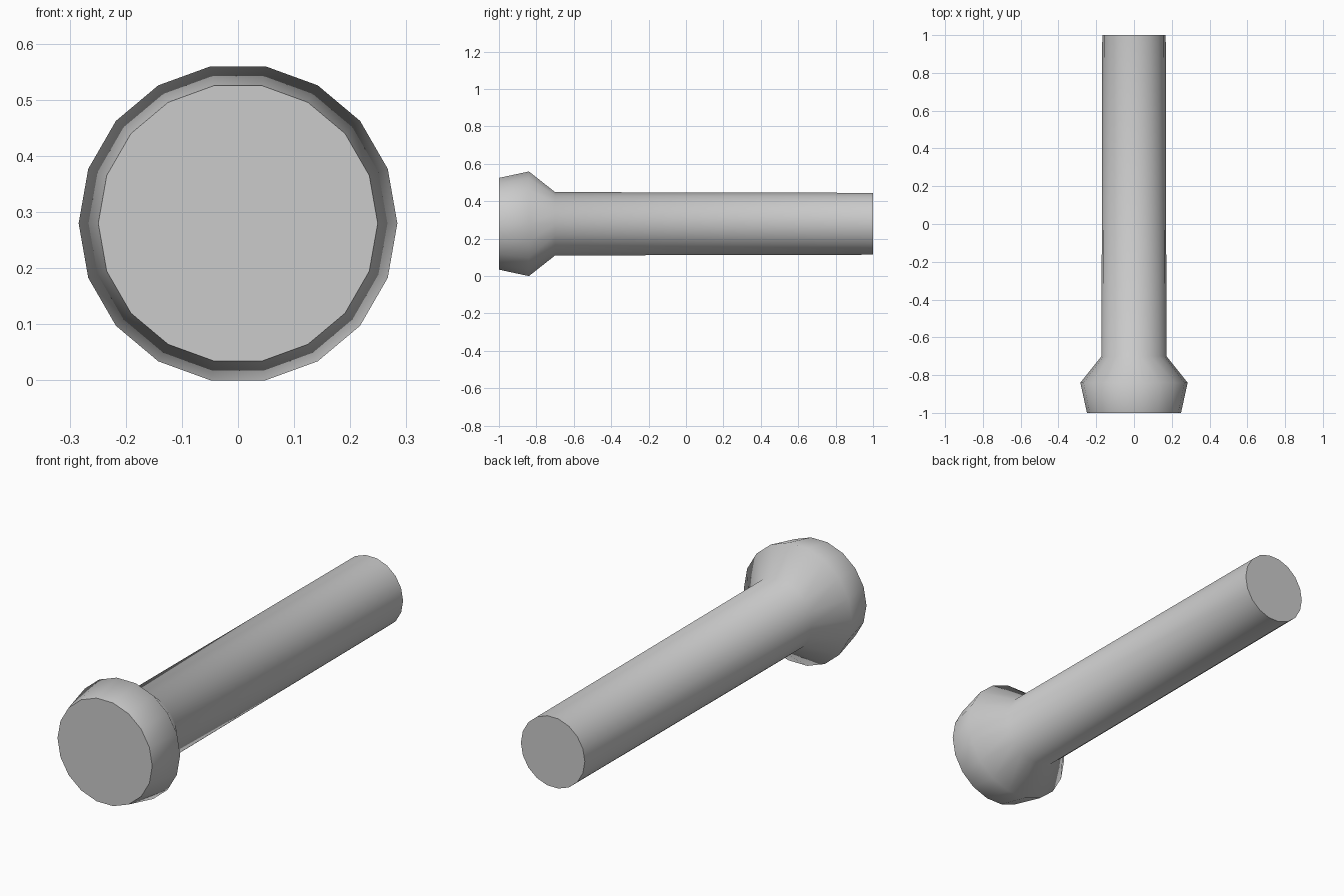
import bpy, bmesh
from math import sin, cos, pi, radians

if "Cube" in bpy.data.objects:
    bpy.data.objects.remove(bpy.data.objects["Cube"])

SIDES = 18
R_MAX = 0.284
CENTRE_Z = R_MAX * sin(radians(80))  # flat side rests on the ground

# Profile along the axis: (y, radius), flared head then slightly tapered shaft
PROFILE = [(-1.0, 0.249), (-0.84, R_MAX), (-0.70, 0.172), (1.0, 0.168)]

bm = bmesh.new()
rings = [[bm.verts.new((r * cos(2 * pi * i / SIDES), y,
                        CENTRE_Z + r * sin(2 * pi * i / SIDES)))
          for i in range(SIDES)] for y, r in PROFILE]

# Side walls
for a, b in zip(rings, rings[1:]):
    for i in range(SIDES):
        j = (i + 1) % SIDES
        bm.faces.new((a[i], a[j], b[j], b[i]))

# End caps
bm.faces.new(rings[0])
bm.faces.new(rings[-1])
bmesh.ops.recalc_face_normals(bm, faces=bm.faces[:])

mesh = bpy.data.meshes.new("flared_peg")
bm.to_mesh(mesh)
bm.free()
peg = bpy.data.objects.new("flared_peg", mesh)
bpy.context.collection.objects.link(peg)

# Smooth sides, sharp cap rims
bpy.context.view_layer.objects.active = peg
peg.select_set(True)
bpy.ops.object.shade_smooth_by_angle(angle=radians(60))
